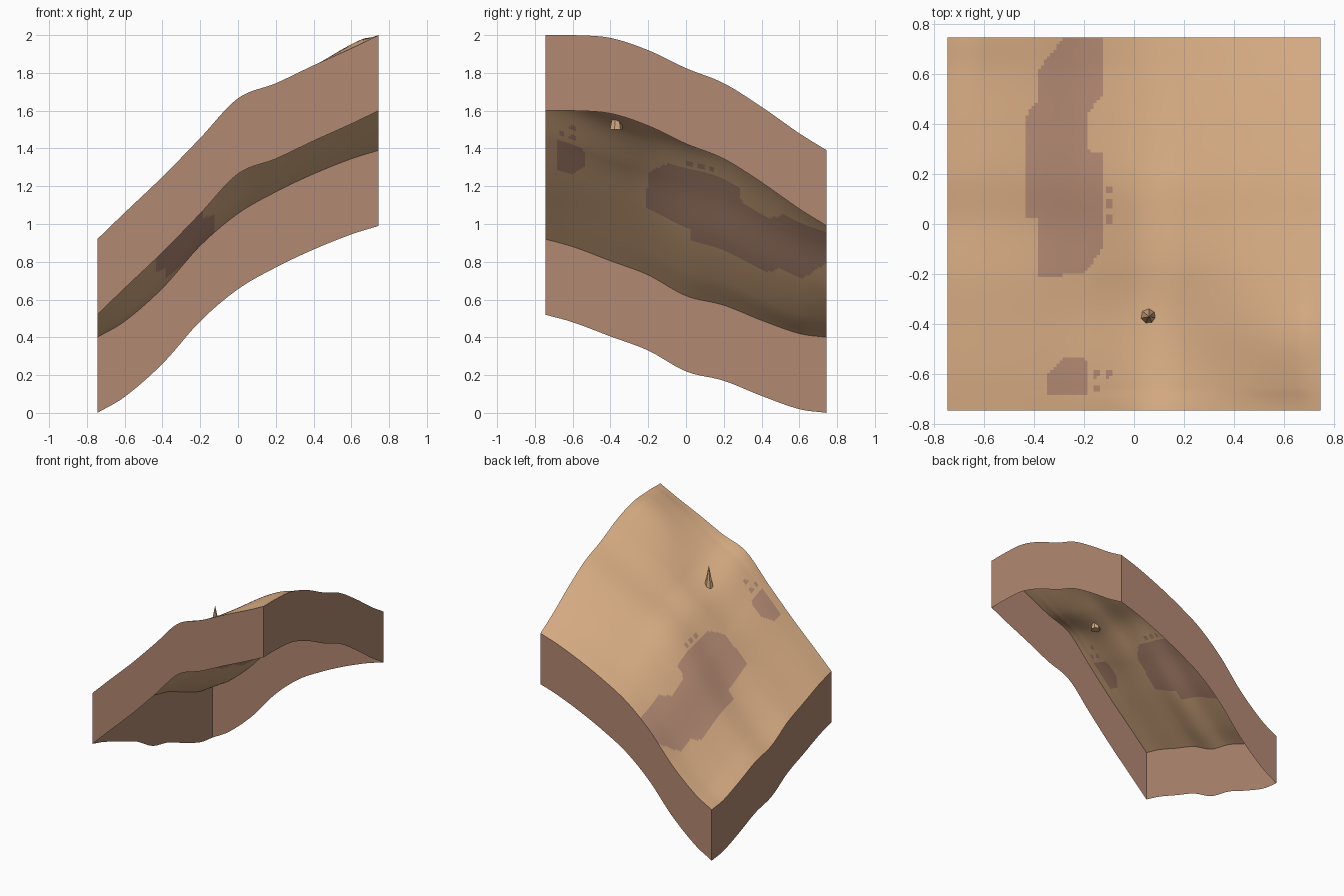
import bpy, bmesh, math

cube = bpy.data.objects.get("Cube")
if cube:
    bpy.data.objects.remove(cube)

HALF = 0.745
CELLS = 120
DEPTH = 0.4


def material(name, rgb):
    mat = bpy.data.materials.new(name)
    mat.use_nodes = True
    colour = (*rgb, 1.0)
    mat.diffuse_color = colour
    mat.node_tree.nodes["Principled BSDF"].inputs["Base Color"].default_value = colour
    return mat


sand = material("sand", (0.66, 0.40, 0.22))
clay = material("clay", (0.45, 0.25, 0.17))

# Height profiles along the four borders of the ground
STATIONS = [-HALF, -0.6, -0.4, -0.2, 0, 0.2, 0.4, 0.6, HALF]
FRONT = [0.92, 1.06, 1.25, 1.455, 1.665, 1.745, 1.84, 1.93, 2.0]
BACK = [0.4, 0.485, 0.66, 0.885, 1.055, 1.17, 1.265, 1.345, 1.39]
LEFT_X = [0.92, 0.88, 0.805, 0.73, 0.62, 0.57, 0.49, 0.42, 0.4]
RIGHT_X = [2.0, 2.0, 1.985, 1.92, 1.825, 1.745, 1.62, 1.48, 1.39]


def profile(values, t):
    """Smooth cubic through the border heights."""
    last = len(STATIONS) - 1
    t = min(max(t, -HALF), HALF)
    i = max(k for k in range(last) if STATIONS[k] <= t)

    def slope(k):
        a, b = max(k - 1, 0), min(k + 1, last)
        return (values[b] - values[a]) / (STATIONS[b] - STATIONS[a])

    h = STATIONS[i + 1] - STATIONS[i]
    s = (t - STATIONS[i]) / h
    blend = s * s * (3 - 2 * s)
    return (values[i] * (1 - blend) + values[i + 1] * blend
            + h * s * (1 - s) * (slope(i) * (1 - s) - slope(i + 1) * s))


# Hollows and swells inside the borders: x, y, height, radius
SWELLS = [(0.02, -0.34, -0.09, 0.2), (-0.1, 0.06, 0.035, 0.2), (0.6, -0.48, 0.03, 0.14)]


def height(x, y):
    u, v = (x + HALF) / (2 * HALF), (y + HALF) / (2 * HALF)
    across = (1 - v) * profile(FRONT, x) + v * profile(BACK, x)
    along = (1 - u) * profile(LEFT_X, y) + u * profile(RIGHT_X, y)
    corners = ((1 - v) * ((1 - u) * FRONT[0] + u * FRONT[-1])
               + v * ((1 - u) * BACK[0] + u * BACK[-1]))
    swell = sum(a * math.exp(-((x - cx) ** 2 + (y - cy) ** 2) / (2 * r * r))
                for cx, cy, a, r in SWELLS)
    fade = min(1, 20 * u * (1 - u)) * min(1, 20 * v * (1 - v))
    return across + along - corners + swell * fade


# Outlines of the clay patches, seen from above
LONG_PATCH = [(-0.27, 0.76), (-0.127, 0.76), (-0.127, 0.51), (-0.19, 0.44), (-0.19, 0.31),
              (-0.17, 0.29), (-0.127, 0.29), (-0.127, -0.1), (-0.2, -0.2), (-0.38, -0.21),
              (-0.38, 0.02), (-0.435, 0.03), (-0.435, 0.43), (-0.38, 0.5), (-0.38, 0.62)]
SMALL_PATCH = [(-0.345, -0.68), (-0.19, -0.68), (-0.19, -0.55), (-0.21, -0.53),
               (-0.27, -0.53), (-0.345, -0.6)]
SPOTS = [(-0.1, 0.02), (-0.1, 0.08), (-0.1, 0.14), (-0.15, -0.66), (-0.15, -0.6), (-0.1, -0.6)]


def inside(outline, x, y):
    hit = False
    for (ax, ay), (bx, by) in zip(outline, outline[1:] + outline[:1]):
        if (ay > y) != (by > y) and x < ax + (y - ay) * (bx - ax) / (by - ay):
            hit = not hit
    return hit


def is_clay(x, y):
    return (inside(LONG_PATCH, x, y) or inside(SMALL_PATCH, x, y)
            or any(math.hypot(x - cx, y - cy) < 0.016 for cx, cy in SPOTS))


def add_object(name, bm, materials):
    mesh = bpy.data.meshes.new(name)
    bm.to_mesh(mesh)
    bm.free()
    for mat in materials:
        mesh.materials.append(mat)
    obj = bpy.data.objects.new(name, mesh)
    bpy.context.collection.objects.link(obj)


# Ground surface
bm = bmesh.new()
bmesh.ops.create_grid(bm, x_segments=CELLS, y_segments=CELLS, size=HALF)
for face in bm.faces:
    c = face.calc_center_median()
    face.material_index = int(is_clay(c.x, c.y))
    face.smooth = True
for vert in bm.verts:
    vert.co.z = height(vert.co.x, vert.co.y)
add_object("ground", bm, [sand, clay])


# Open skirt walls hanging from the ground's borders
def wall(name, start, end):
    bm = bmesh.new()
    previous = None
    for i in range(CELLS + 1):
        t = i / CELLS
        x, y = (HALF * (a + (b - a) * t) for a, b in zip(start, end))
        z = height(x, y)
        pair = [bm.verts.new((x, y, z)), bm.verts.new((x, y, z - DEPTH))]
        if previous:
            bm.faces.new([previous[0], previous[1], pair[1], pair[0]])
        previous = pair
    add_object(name, bm, [clay])


wall("front_wall", (-1, -1), (1, -1))
wall("left_wall", (1, -1), (1, 1))
wall("back_wall", (1, 1), (-1, 1))
wall("right_wall", (-1, 1), (-1, -1))

# Small pointed spike standing in the hollow
bm = bmesh.new()
bmesh.ops.create_cone(bm, cap_ends=True, segments=7, radius1=0.036, radius2=0, depth=0.18)
bmesh.ops.translate(bm, verts=bm.verts, vec=(0.06, -0.37, 1.59))
add_object("spike", bm, [sand])
